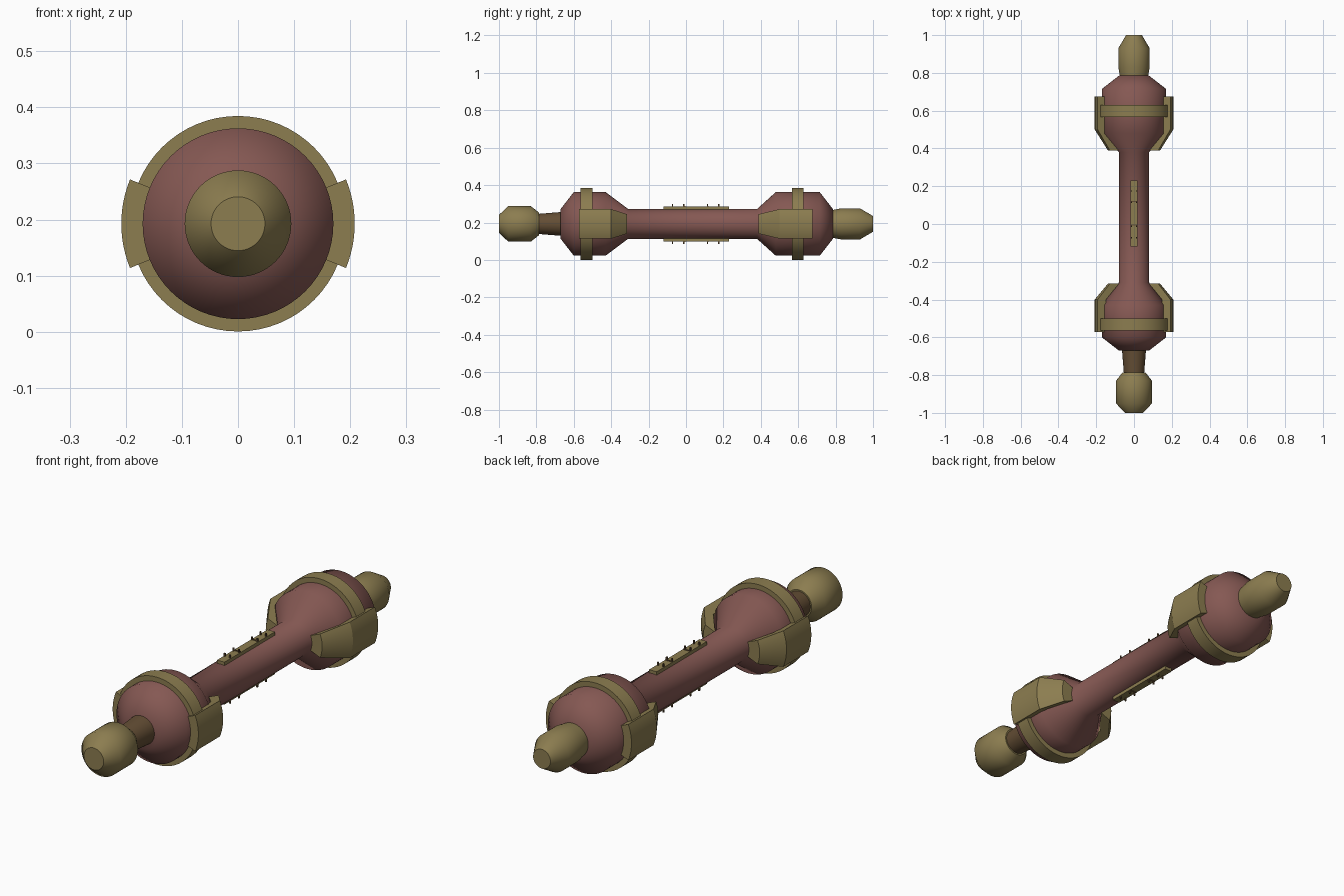
import bpy, bmesh, math

old = bpy.data.objects.get("Cube")
if old:
    bpy.data.objects.remove(old, do_unlink=True)

AXIS_Z = 0.1925


def material(name, rgb):
    m = bpy.data.materials.new(name)
    m.use_nodes = True
    m.diffuse_color = (*rgb, 1)
    m.node_tree.nodes["Principled BSDF"].inputs["Base Color"].default_value = (*rgb, 1)
    return m


maroon = material("dull maroon", (0.235, 0.098, 0.086))
olive = material("olive brass", (0.262, 0.205, 0.08))
brown = material("dark brown", (0.127, 0.076, 0.035))


def finish(name, bm, mat, angle):
    bmesh.ops.recalc_face_normals(bm, faces=bm.faces)
    mesh = bpy.data.meshes.new(name)
    bm.to_mesh(mesh)
    bm.free()
    mesh.materials.append(mat)
    mesh.shade_smooth()
    mesh.set_sharp_from_angle(angle=math.radians(angle))
    ob = bpy.data.objects.new(name, mesh)
    bpy.context.collection.objects.link(ob)
    return ob


def turn(name, profile, mat, mid=0.0, half=180.0, steps=64, closed=False, angle=45):
    """Sweep (y, radius) points around the long axis, fully or over an arc."""
    bm = bmesh.new()
    full = half >= 180
    rows = []
    for i in range(steps if full else steps + 1):
        a = math.radians(mid - half + 2 * half * i / steps)
        rows.append([bm.verts.new((r * math.cos(a), y, AXIS_Z + r * math.sin(a)))
                     for y, r in profile])
    n = len(profile)
    for i in range(steps):
        p, q = rows[i], rows[(i + 1) % len(rows)]
        for j in range(n if closed else n - 1):
            k = (j + 1) % n
            bm.faces.new((p[j], p[k], q[k], q[j]))
    if full and not closed:
        bm.faces.new([row[0] for row in rows])
        bm.faces.new([row[-1] for row in rows])
    elif not full:
        bm.faces.new(rows[0])
        bm.faces.new(rows[-1])
    return finish(name, bm, mat, angle)


def box(bm, x, y, z, sx, sy, sz):
    verts = bmesh.ops.create_cube(bm, size=1)["verts"]
    bmesh.ops.scale(bm, vec=(sx, sy, sz), verts=verts)
    bmesh.ops.translate(bm, vec=(x, y, z), verts=verts)


# Main body: shaft with a bulb at each end
turn("body", [(-0.67, 0.08), (-0.6, 0.17), (-0.43, 0.17), (-0.31, 0.08),
              (0.38, 0.08), (0.48, 0.17), (0.715, 0.17), (0.785, 0.08)],
     maroon, angle=60)

# Neck and end caps
turn("front_neck", [(-0.8, 0.053), (-0.66, 0.064)], brown)
turn("front_tip", [(-1, 0.048), (-0.95, 0.095), (-0.83, 0.095), (-0.785, 0.06)], olive)
turn("back_tip", [(0.77, 0.072), (0.83, 0.083), (0.93, 0.083), (1, 0.042)], olive)

# Bands and curved side guards on each bulb
for end, band, outer, bend, inner in (("front", -0.532, -0.572, -0.4, -0.315),
                                      ("back", 0.598, 0.675, 0.5, 0.388)):
    turn(end + "_band", [(band - 0.031, 0.16), (band - 0.031, 0.192),
                         (band + 0.031, 0.192), (band + 0.031, 0.16)],
         olive, closed=True)
    for side, mid in (("left", 0), ("right", 180)):
        turn(end + "_guard_" + side,
             [(outer, 0.16), (outer, 0.208), (bend, 0.208),
              (inner, 0.137), (inner, 0.085), (bend, 0.16)],
             olive, mid, 22.3, 12, closed=True, angle=30)

# Narrow strips with small clips, above and below the shaft
for place, s in (("top", 1), ("bottom", -1)):
    bm = bmesh.new()
    box(bm, 0, 0.055, AXIS_Z + s * 0.081, 0.036, 0.35, 0.024)
    finish(place + "_strip", bm, olive, 30)
    bm = bmesh.new()
    for y in (-0.073, -0.012, 0.115, 0.175):
        for x in (-0.013, 0.013):
            box(bm, x, y, AXIS_Z + s * 0.095, 0.006, 0.006, 0.024)
    for y in (-0.005, 0.118):
        box(bm, 0, y, AXIS_Z + s * 0.092, 0.034, 0.005, 0.008)
    finish(place + "_clips", bm, brown, 30)
